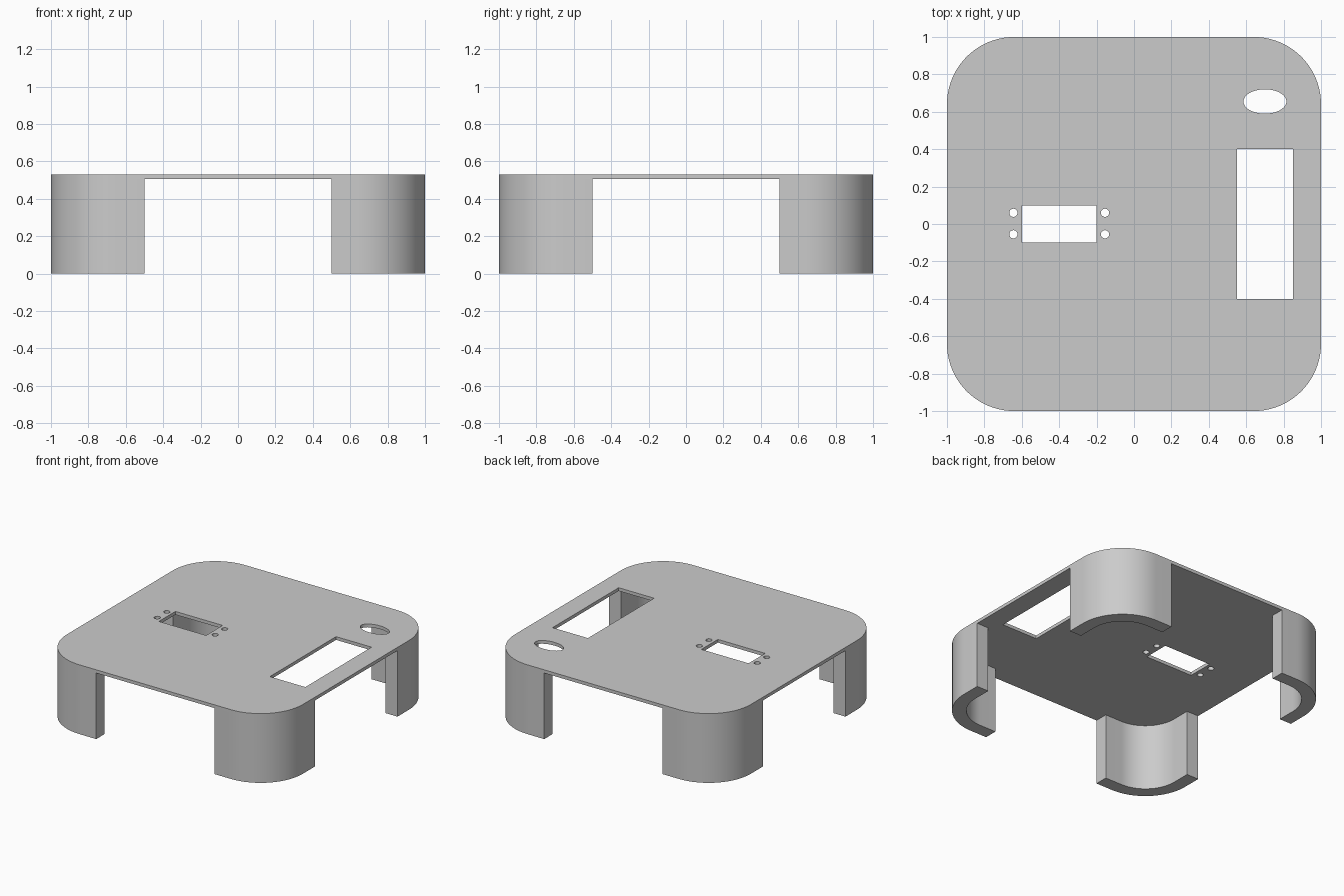
import bpy
import bmesh
from math import cos, sin, pi, radians
from mathutils import Matrix, Vector

cube = bpy.data.objects.get("Cube")
if cube:
    bpy.data.objects.remove(cube, do_unlink=True)

HEIGHT = 0.53
UNDERSIDE = 0.505
RADIUS = 0.36
WALL = 0.1
LEG_END = 0.5

grey = bpy.data.materials.new("plain grey")
grey.use_nodes = True
colour = (0.6, 0.6, 0.6, 1)
grey.diffuse_color = colour
grey.node_tree.nodes["Principled BSDF"].inputs["Base Color"].default_value = colour


def arc(cx, cy, rx, ry, start, end, steps):
    """Points along an elliptical arc, angles in radians."""
    angles = [start + (end - start) * i / steps for i in range(steps + 1)]
    return [(cx + rx * cos(a), cy + ry * sin(a)) for a in angles]


def ellipse(cx, cy, rx, ry, steps):
    return arc(cx, cy, rx, ry, 0, 2 * pi, steps)[:-1]


def rectangle(x0, x1, y0, y1):
    return [(x0, y0), (x1, y0), (x1, y1), (x0, y1)]


def solid(name, loops, bottom, top):
    """Fill an outline with holes and raise it into a solid."""
    bm = bmesh.new()
    edges = []
    for loop in loops:
        verts = [bm.verts.new((x, y, bottom)) for x, y in loop]
        for a, b in zip(verts, verts[1:] + verts[:1]):
            edges.append(bm.edges.new((a, b)))
    bmesh.ops.triangle_fill(bm, use_beauty=True, use_dissolve=False, edges=edges)
    raised = bmesh.ops.extrude_face_region(bm, geom=bm.faces[:], use_keep_orig=True)
    moved = [g for g in raised["geom"] if isinstance(g, bmesh.types.BMVert)]
    bmesh.ops.translate(bm, verts=moved, vec=Vector((0, 0, top - bottom)))
    bmesh.ops.recalc_face_normals(bm, faces=bm.faces[:])
    mesh = bpy.data.meshes.new(name)
    bm.to_mesh(mesh)
    bm.free()
    mesh.materials.append(grey)
    obj = bpy.data.objects.new(name, mesh)
    bpy.context.collection.objects.link(obj)
    return obj


# Top plate: rounded square with window, sensor slot, screw holes and oval hole
c = 1 - RADIUS
outline = []
for i, (sx, sy) in enumerate([(1, 1), (-1, 1), (-1, -1), (1, -1)]):
    outline += arc(sx * c, sy * c, RADIUS, RADIUS, i * pi / 2, (i + 1) * pi / 2, 20)
holes = [
    rectangle(0.55, 0.85, -0.4, 0.4),
    rectangle(-0.6, -0.2, -0.1, 0.1),
    ellipse(0.7, 0.655, 0.115, 0.065, 40),
]
for x in (-0.645, -0.155):
    for y in (-0.055, 0.06):
        holes.append(ellipse(x, y, 0.022, 0.022, 20))
parts = [solid("top_plate", [outline] + holes, UNDERSIDE, HEIGHT)]

# Corner legs: curved walls following the plate edge
inner = RADIUS - WALL
profile = [(1, LEG_END)] + arc(c, c, RADIUS, RADIUS, 0, pi / 2, 20) + [(LEG_END, 1)]
profile += [(LEG_END, 1 - WALL)] + arc(c, c, inner, inner, pi / 2, 0, 20) + [(1 - WALL, LEG_END)]
names = ["back_left_leg", "back_right_leg", "front_right_leg", "front_left_leg"]
for i, name in enumerate(names):
    leg = solid(name, [profile], 0, UNDERSIDE)
    leg.data.transform(Matrix.Rotation(i * pi / 2, 4, "Z"))
    parts.append(leg)

# Smooth curved walls, keep the rims sharp
bpy.ops.object.select_all(action="DESELECT")
for obj in parts:
    obj.select_set(True)
bpy.context.view_layer.objects.active = parts[0]
bpy.ops.object.shade_smooth_by_angle(angle=radians(30))
